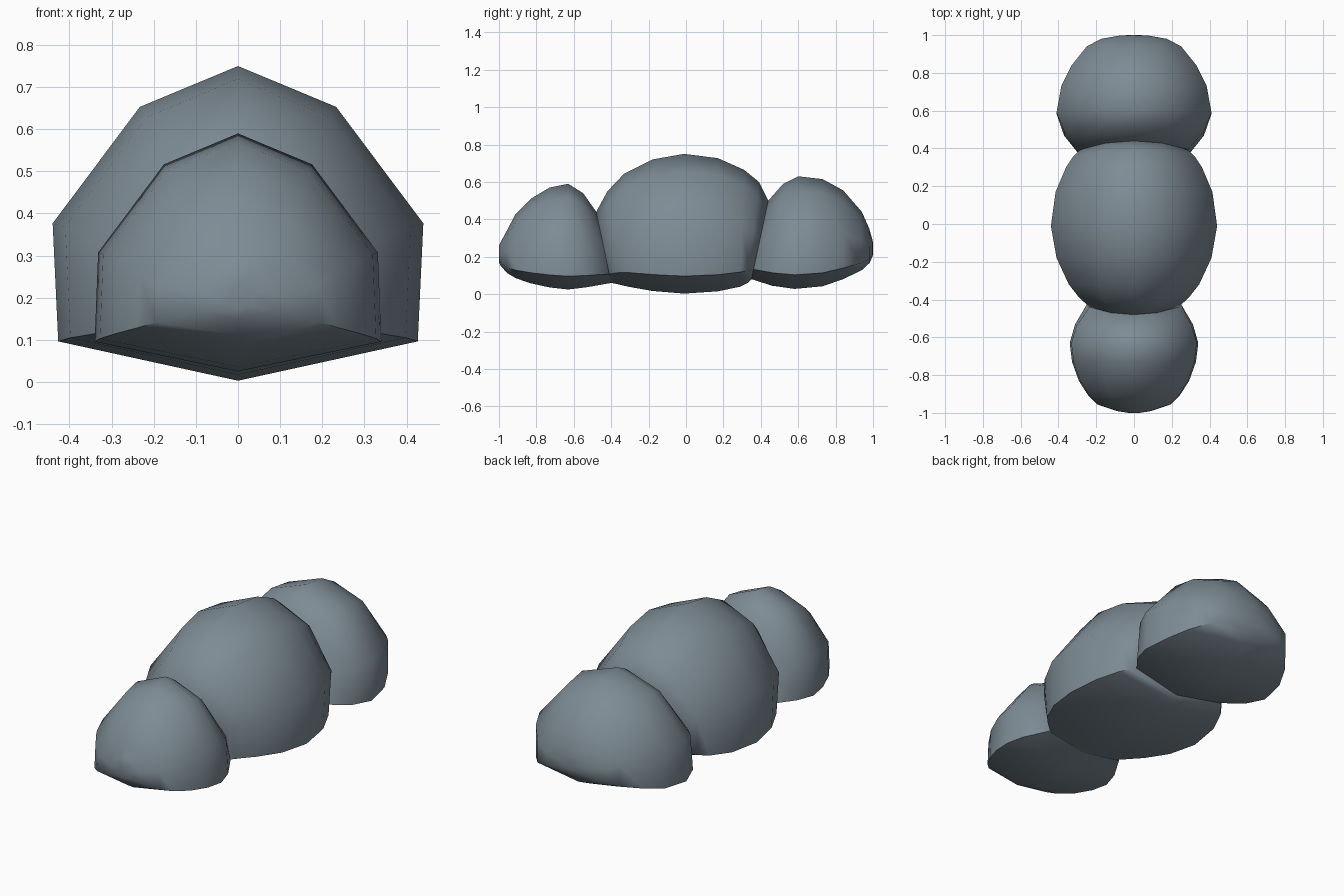
import bpy, bmesh
from math import radians

# shared dark blue-grey surface
grey = bpy.data.materials.new("slate_grey")
grey.diffuse_color = (0.207, 0.26, 0.30, 1)


def lobe(name, rings, low=1.0):
    """Loft an eight-sided dome section through rings of
    (y at top, half width, top z, bottom z, y shift at bottom)."""
    # unit section: x in half widths, z as a fraction of the ring height
    section = [(0, 1), (0.53, 0.87), (1, 0.5), (low, 0.125),
               (0, 0), (-low, 0.125), (-1, 0.5), (-0.53, 0.87)]
    bm = bmesh.new()
    loops = []
    for y, w, zt, zb, *lean in rings:
        shift = lean[0] if lean else 0
        loops.append([bm.verts.new((sx * w, y + (1 - sz) * shift, zb + sz * (zt - zb)))
                      for sx, sz in section])
    n = len(section)
    for a, b in zip(loops, loops[1:]):
        for i in range(n):
            j = (i + 1) % n
            bm.faces.new((a[i], a[j], b[j], b[i]))
    bm.faces.new(loops[0])
    bm.faces.new(loops[-1])
    bmesh.ops.recalc_face_normals(bm, faces=bm.faces)
    mesh = bpy.data.meshes.new(name)
    bm.to_mesh(mesh)
    bm.free()
    mesh.materials.append(grey)
    ob = bpy.data.objects.new(name, mesh)
    bpy.context.collection.objects.link(ob)
    bpy.ops.object.select_all(action='DESELECT')
    ob.select_set(True)
    bpy.context.view_layer.objects.active = ob
    bpy.ops.object.shade_smooth_by_angle(angle=radians(60))
    return ob


# leaning seams shared by neighbouring mounds
front_seam = (-0.48, 0.235, 0.44, 0.06, 0.08)
back_seam = (0.44, 0.285, 0.50, 0.08, -0.09)

# large middle mound
lobe("middle_mound", [
    front_seam, (-0.42, 0.29, 0.55, 0.052, 0.06),
    (-0.33, 0.345, 0.645, 0.04, 0.02), (-0.18, 0.41, 0.72, 0.017), (-0.01, 0.44, 0.75, 0.003),
    (0.17, 0.415, 0.727, 0.015), (0.31, 0.36, 0.665, 0.04, -0.02),
    (0.39, 0.32, 0.60, 0.06, -0.06), back_seam], low=0.97)

# small front mound
lobe("front_mound", [
    (-1.0, 0.03, 0.26, 0.17), (-0.99, 0.09, 0.28, 0.15), (-0.955, 0.19, 0.345, 0.112),
    (-0.91, 0.235, 0.43, 0.085), (-0.83, 0.285, 0.51, 0.058),
    (-0.73, 0.32, 0.57, 0.036), (-0.63, 0.332, 0.59, 0.025), (-0.55, 0.305, 0.54, 0.037, 0.02),
    front_seam], low=1.025)

# medium back mound
lobe("back_mound", [
    back_seam, (0.52, 0.37, 0.59, 0.045, -0.06),
    (0.60, 0.41, 0.63, 0.028, -0.02), (0.73, 0.385, 0.615, 0.042), (0.84, 0.33, 0.555, 0.08),
    (0.94, 0.25, 0.44, 0.128), (0.98, 0.175, 0.35, 0.165), (0.997, 0.08, 0.29, 0.20),
    (1.0, 0.03, 0.27, 0.215)])
